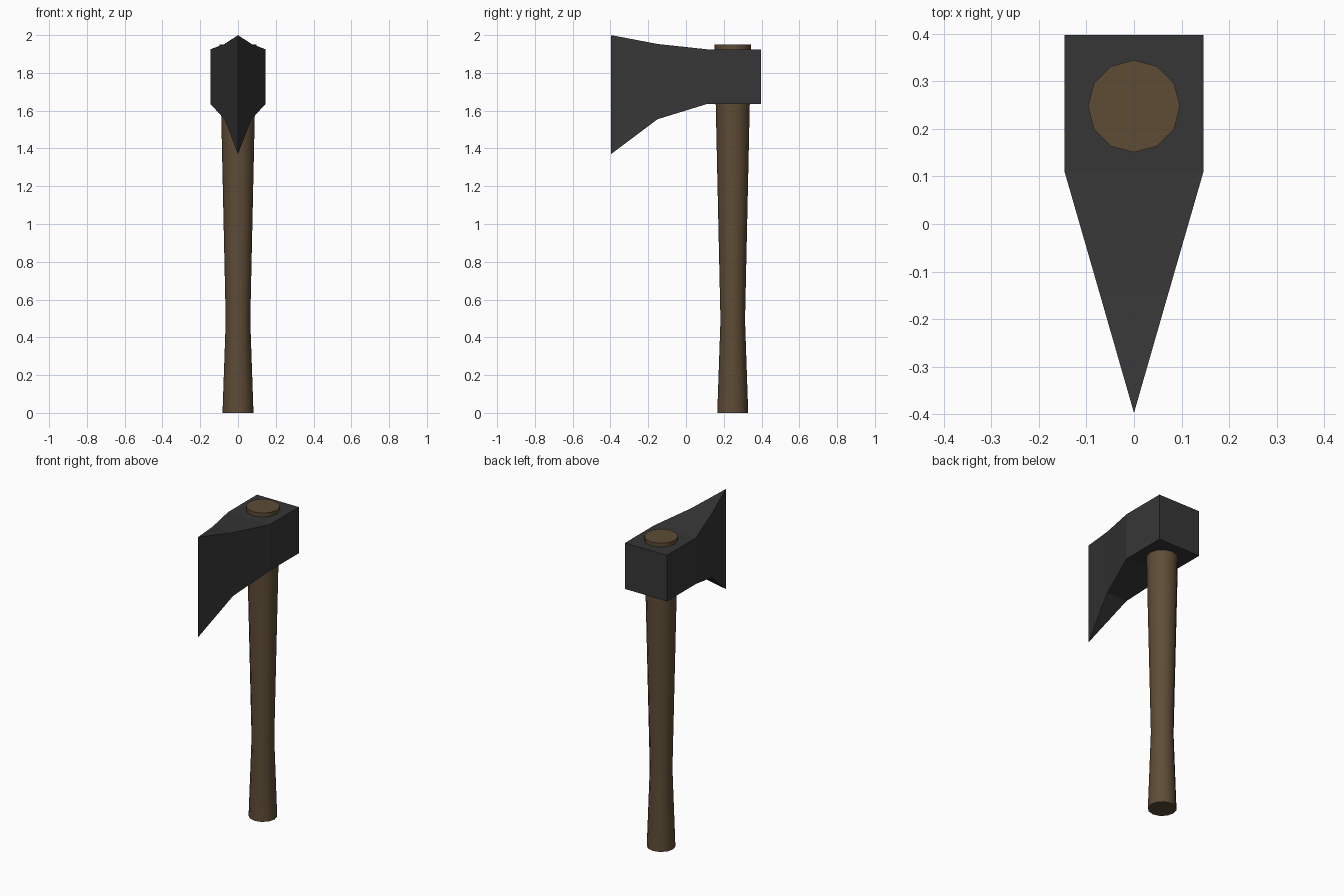
import bpy, bmesh, math

if "Cube" in bpy.data.objects:
    bpy.data.objects.remove(bpy.data.objects["Cube"])


def make_object(name, rings, color):
    """Bridge matching rings of points into a closed solid."""
    bm = bmesh.new()
    loops = [[bm.verts.new(p) for p in ring] for ring in rings]
    n = len(loops[0])
    for a, b in zip(loops, loops[1:]):
        for i in range(n):
            j = (i + 1) % n
            bm.faces.new((a[i], a[j], b[j], b[i]))
    bm.faces.new(loops[0])
    bm.faces.new(loops[-1])
    bmesh.ops.remove_doubles(bm, verts=bm.verts, dist=1e-5)
    bmesh.ops.recalc_face_normals(bm, faces=bm.faces)
    mesh = bpy.data.meshes.new(name)
    bm.to_mesh(mesh)
    bm.free()
    obj = bpy.data.objects.new(name, mesh)
    bpy.context.collection.objects.link(obj)
    mat = bpy.data.materials.new(name + "_material")
    mat.diffuse_color = (*color, 1)
    mat.use_nodes = True
    mat.node_tree.nodes["Principled BSDF"].inputs["Base Color"].default_value = mat.diffuse_color
    mesh.materials.append(mat)
    return obj


# Handle: twelve-sided tapered shaft, waisted near the grip
SIDES, HANDLE_Y = 12, 0.2475
profile = [(0.0, 0.082), (0.49, 0.065), (1.95, 0.097)]
handle = make_object("handle", [
    [(r * math.cos(2 * math.pi * i / SIDES),
      HANDLE_Y + r * math.sin(2 * math.pi * i / SIDES), z) for i in range(SIDES)]
    for z, r in profile], (0.112, 0.072, 0.037))
bpy.context.view_layer.objects.active = handle
handle.select_set(True)
bpy.ops.object.shade_smooth_by_angle(angle=math.radians(35))

# Axe head: square poll flaring and thinning to the cutting edge
# (y, half width, bottom z, top z)
sections = [(0.397, 0.146, 1.635, 1.925), (0.11, 0.146, 1.635, 1.925),
            (-0.15, 0.071, 1.555, 1.953)]
rings = [[(-w, y, lo), (w, y, lo), (w, y, hi), (-w, y, hi)]
         for y, w, lo, hi in sections]
head = make_object("axe_head", rings, (0.037, 0.037, 0.037))

# Cutting edge: close the front section to a vertical line
bm = bmesh.new()
bm.from_mesh(head.data)
front = next(f for f in bm.faces if all(abs(v.co.y + 0.15) < 1e-4 for v in f.verts))
new = bmesh.ops.extrude_face_region(bm, geom=[front])["geom"]
bmesh.ops.delete(bm, geom=[front], context='FACES_ONLY') if front.is_valid else None
for v in (g for g in new if isinstance(g, bmesh.types.BMVert)):
    v.co = (0, -0.397, 2.0 if v.co.z > 1.7 else 1.37)
bmesh.ops.remove_doubles(bm, verts=bm.verts, dist=1e-5)
bmesh.ops.recalc_face_normals(bm, faces=bm.faces)
bm.to_mesh(head.data)
bm.free()
